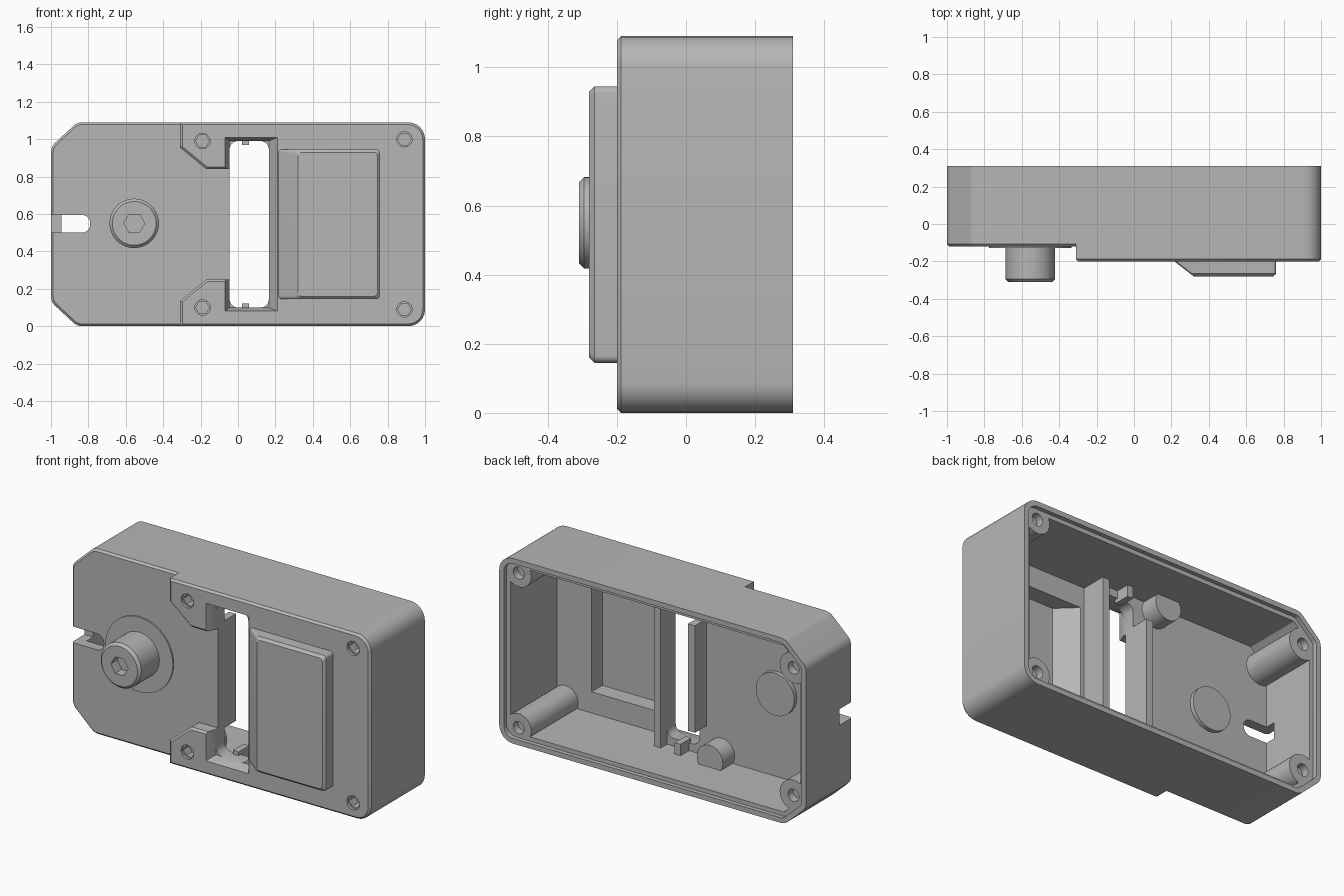
import bpy, bmesh, math
from mathutils import Vector

if "Cube" in bpy.data.objects:
    bpy.data.objects.remove(bpy.data.objects["Cube"], do_unlink=True)

grey = bpy.data.materials.new("plain grey")
grey.use_nodes = True
COL = (0.47, 0.47, 0.47, 1)
grey.diffuse_color = COL
grey.node_tree.nodes["Principled BSDF"].inputs["Base Color"].default_value = COL


# ---- profile helpers, all in the (x, z) plane, counter-clockwise ----
def rounded(corners, seg=6):
    """corners: (x, z, radius); returns the outline with rounded corners"""
    out = []
    n = len(corners)
    for i, (x, z, r) in enumerate(corners):
        p = Vector((x, z))
        if r == 0:
            out.append(p)
            continue
        a = (Vector(corners[i - 1][:2]) - p).normalized()
        b = (Vector(corners[(i + 1) % n][:2]) - p).normalized()
        half = a.angle(b) / 2
        c = p + (a + b).normalized() * (r / math.sin(half))
        t = r / math.tan(half)
        s, e = p + a * t - c, p + b * t - c
        sweep = math.pi - 2 * half
        for k in range(seg + 1):
            f = k / seg
            v = (s * math.sin((1 - f) * sweep) + e * math.sin(f * sweep)) / math.sin(sweep)
            out.append(c + v)
    return out


def rect(x0, z0, x1, z1, r=0.0):
    return rounded([(x0, z0, r), (x1, z0, r), (x1, z1, r), (x0, z1, r)])


def circle(x, z, r, n=40):
    return [Vector((x + r * math.cos(2 * math.pi * k / n), z + r * math.sin(2 * math.pi * k / n)))
            for k in range(n)]


def inset(poly, d):
    out = []
    for i, p in enumerate(poly):
        e1 = (p - poly[i - 1]).normalized()
        e2 = (poly[(i + 1) % len(poly)] - p).normalized()
        n1, n2 = Vector((-e1.y, e1.x)), Vector((-e2.y, e2.x))
        out.append(p + (n1 + n2) * (d / (1 + n1.dot(n2))))
    return out


def loft(name, rings):
    """rings: (y, outline) from front to back"""
    bm = bmesh.new()
    loops = [[bm.verts.new((p.x, y, p.y)) for p in poly] for y, poly in rings]
    n = len(loops[0])
    bm.faces.new(loops[0])
    bm.faces.new(loops[-1][::-1])
    for a, b in zip(loops, loops[1:]):
        for i in range(n):
            j = (i + 1) % n
            bm.faces.new((a[i], b[i], b[j], a[j]))
    bmesh.ops.recalc_face_normals(bm, faces=bm.faces)
    me = bpy.data.meshes.new(name)
    bm.to_mesh(me)
    bm.free()
    me.materials.append(grey)
    ob = bpy.data.objects.new(name, me)
    bpy.context.collection.objects.link(ob)
    return ob


def prism(name, poly, y0, y1, chamfer=0.0):
    rings = [(y0, poly), (y1, poly)]
    if chamfer:
        rings = [(y0, inset(poly, chamfer)), (y0 + chamfer, poly), (y1, poly)]
    return loft(name, rings)


def combine(ob, other, op):
    m = ob.modifiers.new(op, "BOOLEAN")
    m.operation, m.solver, m.object = op, "EXACT", other
    bpy.context.view_layer.objects.active = ob
    bpy.ops.object.modifier_apply(modifier=m.name)
    bpy.data.objects.remove(other, do_unlink=True)


def add(ob, other):
    combine(ob, other, "UNION")


def cut(ob, other):
    combine(ob, other, "DIFFERENCE")


H = 1.09
# ---- outer shell: body, raised front plate, sloped cover ----
outline = rounded([(-1, 0.13, 0.07), (-0.86, 0, 0.07), (1, 0, 0.09),
                   (1, H, 0.09), (-0.86, H, 0.07), (-1, H - 0.13, 0.07)])
housing = prism("housing", outline, -0.12, 0.31, 0.012)
plate = rounded([(-0.31, 0, 0), (1, 0, 0.09), (1, H, 0.09), (-0.31, H, 0),
                 (-0.31, 0.955, 0), (-0.17, 0.84, 0), (0.0, 0.84, 0),
                 (0.0, 0.25, 0), (-0.17, 0.25, 0), (-0.31, 0.135, 0)])
add(housing, prism("plate", plate, -0.2, -0.1, 0.012))
add(housing, loft("cover", [(-0.28, rect(0.32, 0.16, 0.745, 0.93, 0.02)),
                            (-0.265, rect(0.30, 0.145, 0.76, 0.945, 0.02)),
                            (-0.18, rect(0.19, 0.145, 0.76, 0.945, 0.02))]))

# ---- hollow interior, open at the back with a stepped rim ----
cut(housing, prism("cavity", inset(outline, 0.055), -0.06, 0.4))
cut(housing, prism("rim_step", inset(outline, 0.03), 0.285, 0.4))
cut(housing, prism("deep_cavity", rect(0.21, 0.055, 0.945, H - 0.055), -0.15, 0.0))
cut(housing, loft("cover_pocket", [(-0.25, rect(0.34, 0.18, 0.72, 0.91)),
                                   (-0.14, rect(0.225, 0.18, 0.72, 0.91))]))

# ---- corner posts, screw bosses, ribs and slot walls ----
corner = [(0.89, 0.09), (0.89, H - 0.09)]
blind = [(-0.90, 0.17), (-0.90, H - 0.17)]
front_only = [(-0.19, 0.1), (-0.19, H - 0.1)]
for x, z in corner:
    add(housing, prism("post", circle(x, z, 0.082), -0.16, 0.285))
for x, z in blind:
    add(housing, prism("post", circle(x, z, 0.09), -0.08, 0.285))
for x, z in front_only:
    add(housing, prism("boss", circle(x, z, 0.085), -0.08, 0.05))
add(housing, prism("slot_wall", rect(0.165, 0.04, 0.21, H - 0.04), -0.1, 0.0))
add(housing, prism("slot_fin", rect(-0.09, 0.23, -0.045, 0.86), -0.08, 0.045))

# ---- card slot with flared mouth ----
cut(housing, prism("slot", rect(-0.045, 0.1, 0.165, H - 0.1, 0.045), -0.4, -0.02))
cut(housing, loft("slot_mouth", [(-0.205, rect(-0.072, 0.079, 0.214, H - 0.079)),
                                 (-0.14, rect(-0.045, 0.1, 0.165, H - 0.1))]))
for z0, z1 in ((0.04, 0.122), (H - 0.122, H - 0.04)):
    add(housing, prism("slot_tab", rect(0.022, z0, 0.06, z1), -0.08, 0.02))

# ---- side notch ----
cut(housing, prism("notch", rounded([(-1.1, 0.5, 0), (-0.79, 0.5, 0.045),
                                     (-0.79, 0.595, 0.045), (-1.1, 0.595, 0)]), -0.4, 0.0))

# ---- screw holes: round mouth, hexagonal socket ----
for x, z in corner + front_only:
    cut(housing, prism("hole", circle(x, z, 0.041, 24), -0.3, -0.185))
    cut(housing, prism("socket", circle(x, z, 0.036, 6), -0.3, -0.13))
for x, z in corner + blind:
    cut(housing, prism("hole", circle(x, z, 0.036, 24), 0.24, 0.4))

# ---- lock hub with flange and inner end ----
HX, HZ = -0.555, 0.55
hub = prism("lock_hub", circle(HX, HZ, 0.132, 64), -0.31, -0.1, 0.015)
cut(hub, prism("hub_socket", circle(HX, HZ, 0.056, 6), -0.4, -0.25))
flange = prism("hub_flange", circle(HX, HZ, 0.22, 64), -0.128, -0.1)
inner_end = prism("hub_inner_end", circle(HX, HZ, 0.125, 64), -0.08, -0.035)

# ---- shading ----
for ob in (housing, hub, flange, inner_end):
    bpy.ops.object.select_all(action="DESELECT")
    ob.select_set(True)
    bpy.context.view_layer.objects.active = ob
    bpy.ops.object.shade_smooth_by_angle(angle=math.radians(25))
